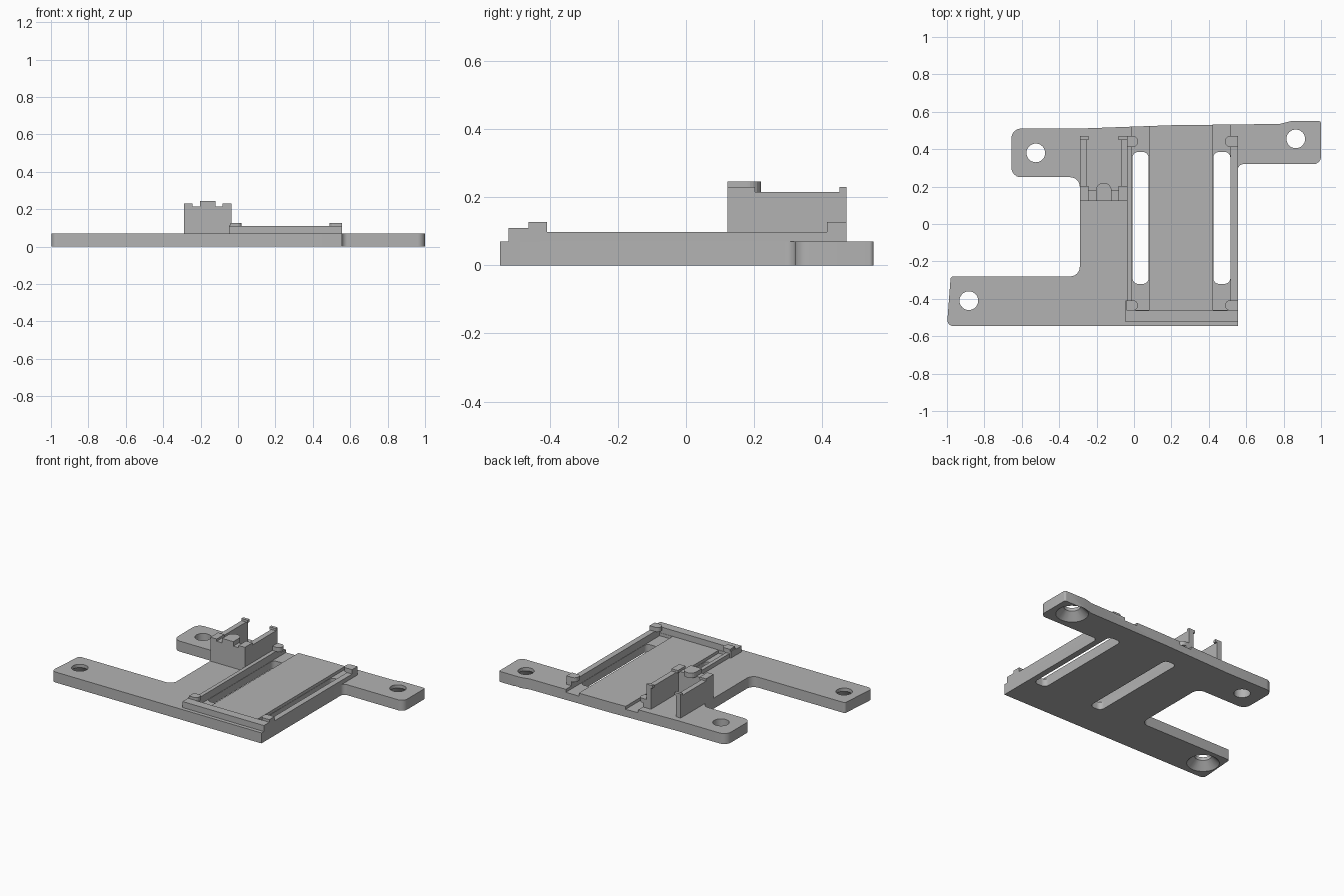
import bpy, bmesh, math
from mathutils import Vector

cube = bpy.data.objects.get("Cube")
if cube:
    bpy.data.objects.remove(cube, do_unlink=True)

grey = bpy.data.materials.new("plain grey")
grey.use_nodes = True
grey.diffuse_color = (0.45, 0.45, 0.45, 1)
grey.node_tree.nodes["Principled BSDF"].inputs["Base Color"].default_value = grey.diffuse_color


def finish(bm, name):
    bmesh.ops.recalc_face_normals(bm, faces=bm.faces)
    mesh = bpy.data.meshes.new(name)
    bm.to_mesh(mesh)
    bm.free()
    mesh.materials.append(grey)
    ob = bpy.data.objects.new(name, mesh)
    bpy.context.collection.objects.link(ob)
    return ob


def rounded(corners, steps=6):
    """Turn (x, y, radius) corners into a filleted outline."""
    pts = []
    for i, (x, y, r) in enumerate(corners):
        p = Vector((x, y))
        if r == 0:
            pts.append(p)
            continue
        a = (Vector(corners[i - 1][:2]) - p).normalized()
        b = (Vector(corners[(i + 1) % len(corners)][:2]) - p).normalized()
        half = a.angle(b) / 2
        mid = p + (a + b).normalized() * r / math.sin(half)
        start = p + a * r / math.tan(half) - mid
        end = p + b * r / math.tan(half) - mid
        for k in range(steps + 1):
            t = k / steps
            pts.append(mid + start.lerp(end, t).normalized() * r)
    return pts


def prism(name, corners, z0, z1):
    bm = bmesh.new()
    face = bm.faces.new([bm.verts.new((p.x, p.y, z0)) for p in rounded(corners)])
    top = bmesh.ops.extrude_face_region(bm, geom=[face])["geom"]
    verts = [g for g in top if isinstance(g, bmesh.types.BMVert)]
    bmesh.ops.translate(bm, verts=verts, vec=(0, 0, z1 - z0))
    return finish(bm, name)


def box(name, x0, x1, y0, y1, z0, z1, radii=(0, 0, 0, 0)):
    xy = ((x0, y0), (x1, y0), (x1, y1), (x0, y1))
    return prism(name, [(x, y, r) for (x, y), r in zip(xy, radii)], z0, z1)


def cone(name, x, y, r0, r1, z0, z1):
    bm = bmesh.new()
    bmesh.ops.create_cone(bm, cap_ends=True, segments=32, radius1=r0, radius2=r1, depth=z1 - z0)
    bmesh.ops.translate(bm, verts=bm.verts, vec=(x, y, (z0 + z1) / 2))
    return finish(bm, name)


def cut(target, cutter):
    mod = target.modifiers.new("cut", "BOOLEAN")
    mod.operation = "DIFFERENCE"
    mod.solver = "EXACT"
    mod.object = cutter
    bpy.context.view_layer.objects.active = target
    bpy.ops.object.modifier_apply(modifier=mod.name)
    bpy.data.objects.remove(cutter, do_unlink=True)


# Base plate with three mounting arms
T = 0.07
plate = prism("base_plate", [
    (-1.0, -0.545, 0.03), (0.555, -0.545, 0), (0.555, 0.32, 0.03), (1.0, 0.32, 0.04),
    (1.0, 0.55, 0.012), (0.84, 0.55, 0), (0.78, 0.535, 0), (0.2, 0.528, 0),
    (-0.3, 0.51, 0), (-0.655, 0.51, 0.05), (-0.655, 0.25, 0.05),
    (-0.29, 0.25, 0.05), (-0.29, -0.28, 0.05), (-0.98, -0.28, 0.015)], 0, T)

# Sunken channels and the long slots inside them
for x0, x1 in ((-0.01, 0.08), (0.422, 0.517)):
    cut(plate, box("channel_cutter", x0, x1, -0.46, 0.7, 0.05, 0.2))
    cut(plate, box("slot_cutter", x0 + 0.002, x1 - 0.002, -0.32, 0.385, -0.1, 0.2, (0.03,) * 4))

# Screw holes, two of them countersunk underneath
for x, y, sunk in ((-0.525, 0.38, False), (0.865, 0.455, True), (-0.883, -0.41, True)):
    cut(plate, cone("hole_cutter", x, y, 0.05, 0.05, -0.1, 0.2))
    if sunk:
        cut(plate, cone("countersink_cutter", x, y, 0.108, 0.045, -0.01, 0.053))

bpy.ops.object.select_all(action="DESELECT")
plate.select_set(True)
bpy.context.view_layer.objects.active = plate
bpy.ops.object.shade_smooth_by_angle(angle=math.radians(30))

# Tray walls
S = 0.045  # lower face of walls, sunk into the plate
box("tray_front_wall", -0.047, 0.555, -0.52, -0.462, S, 0.11)
box("tray_right_rail", -0.036, -0.01, -0.462, 0.47, S, 0.098)
box("tray_left_rail", 0.517, 0.555, -0.462, 0.47, S, 0.098)

# Tray corner clips with rounded inner ends
for tag, y0, y1 in (("front", -0.462, -0.408), ("back", 0.413, 0.47)):
    r = 0.024
    box(tag + "_right_clip", -0.04, 0.02, y0, y1, 0.098, 0.127, (0, r, r, 0))
    box(tag + "_left_clip", 0.488, 0.555, y0, y1, 0.098, 0.127, (r, 0, 0, r))
    box(tag + "_right_post", -0.046, -0.01, y0, y1, S, 0.115)

# Upright holder: front wall, two side walls, clips and a centre tab
box("holder_front_wall", -0.29, -0.035, 0.122, 0.18, S, 0.215)
for tag, x0, x1, inner in (("right", -0.29, -0.255, 0.012), ("left", -0.07, -0.035, -0.012)):
    box("holder_side_wall_" + tag, x0, x1, 0.18, 0.47, S, 0.215)
    a, b = x0 + min(inner, 0), x1 + max(inner, 0)
    box("holder_back_clip_" + tag, a, b, 0.45, 0.47, 0.212, 0.23)
    box("holder_front_clip_" + tag, a, b, 0.122, 0.203, 0.212, 0.23)
box("holder_centre_tab", -0.203, -0.12, 0.122, 0.22, 0.212, 0.245, (0, 0, 0.04, 0.04))
